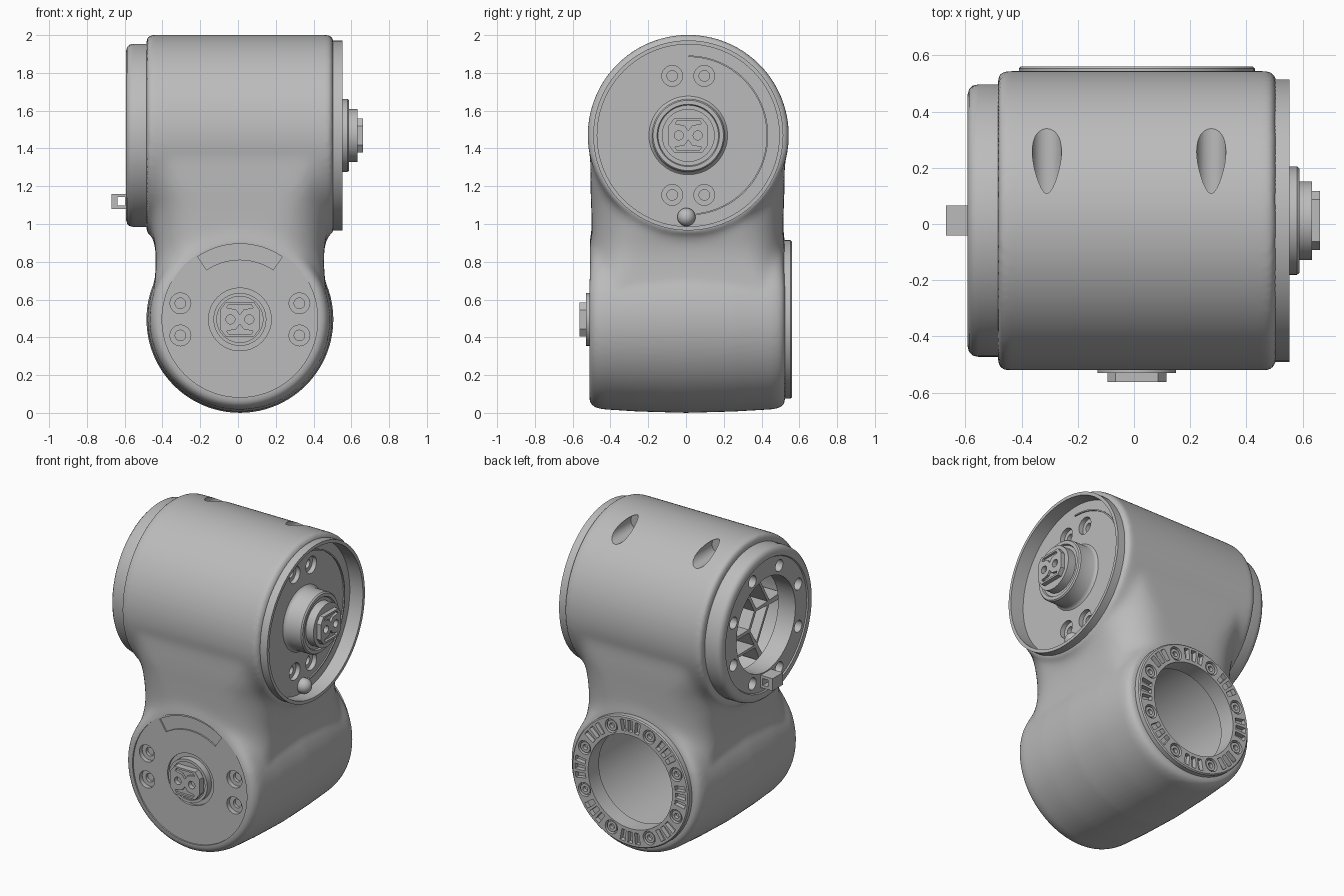
import bpy, bmesh
from math import sin, cos, pi, radians
from mathutils import Matrix

if "Cube" in bpy.data.objects:
    bpy.data.objects.remove(bpy.data.objects["Cube"])

grey = bpy.data.materials.new("machined grey")
grey.use_nodes = True
grey.diffuse_color = (0.5, 0.5, 0.5, 1)
grey.node_tree.nodes["Principled BSDF"].inputs["Base Color"].default_value = (0.5, 0.5, 0.5, 1)


# Local frames: u to the right, v up, w outward from the face
def frame(u, w, origin):
    return Matrix.Translation(origin) @ Matrix((u, (0, 0, 1), w)).transposed().to_4x4()


UPPER, LOWER = (0, 0.012, 1.469), (0.01, 0, 0.495)
RIGHT = frame((0, 1, 0), (1, 0, 0), UPPER)
LEFT = frame((0, -1, 0), (-1, 0, 0), UPPER)
FRONT = frame((1, 0, 0), (0, -1, 0), LOWER)
BACK = frame((-1, 0, 0), (0, 1, 0), LOWER)


def finish(name, bm, matrix):
    bmesh.ops.remove_doubles(bm, verts=bm.verts, dist=1e-5)
    bmesh.ops.transform(bm, matrix=matrix, verts=bm.verts)
    bmesh.ops.recalc_face_normals(bm, faces=bm.faces)
    mesh = bpy.data.meshes.new(name)
    bm.to_mesh(mesh)
    bm.free()
    mesh.materials.append(grey)
    ob = bpy.data.objects.new(name, mesh)
    bpy.context.collection.objects.link(ob)
    return ob


def skin(bm, rings, cyclic=False):
    n = len(rings[0])
    for a, b in zip(rings, rings[1:] + (rings[:1] if cyclic else [])):
        for i in range(n):
            j = (i + 1) % n
            bm.faces.new((a[i], a[j], b[j], b[i]))


def lathe(name, face, profile, seg=96):
    """Turn (radius, height) points; a profile off the axis closes as a ring."""
    bm = bmesh.new()
    solid = profile[0][0] == 0
    rings = [[bm.verts.new((r * cos(2 * pi * i / seg), r * sin(2 * pi * i / seg), w))
              for i in range(seg)] for r, w in (profile[1:-1] if solid else profile)]
    if solid:
        bm.faces.new(rings[0])
        bm.faces.new(rings[-1])
    skin(bm, rings, not solid)
    return finish(name, bm, face)


def prisms(name, face, polys, w0, w1):
    bm = bmesh.new()
    for poly in polys:
        low, high = [[bm.verts.new((u, v, w)) for u, v in poly] for w in (w0, w1)]
        bm.faces.new(low)
        bm.faces.new(high)
        skin(bm, [low, high])
    return finish(name, bm, face)


def disc(r, u=0, v=0, n=24):
    return [(u + r * cos(2 * pi * i / n), v + r * sin(2 * pi * i / n)) for i in range(n)]


def sector(r0, r1, a0, a1, n=16):
    angles = [radians(a0 + (a1 - a0) * i / n) for i in range(n + 1)]
    return ([(r1 * cos(a), r1 * sin(a)) for a in angles]
            + [(r0 * cos(a), r0 * sin(a)) for a in reversed(angles)])


def rect(u, v, du, dv):
    return [(u - du, v - dv), (u + du, v - dv), (u + du, v + dv), (u - du, v + dv)]


def around(r, dist, start=22.5, count=8):
    return [disc(r, dist * cos(radians(start + k * 360 / count)),
                 dist * sin(radians(start + k * 360 / count))) for k in range(count)]


def modify(ob, kind, **settings):
    mod = ob.modifiers.new(kind, kind)
    for key, value in settings.items():
        setattr(mod, key, value)
    bpy.context.view_layer.objects.active = ob
    bpy.ops.object.modifier_apply(modifier=mod.name)


def boolean(ob, other, operation='DIFFERENCE'):
    modify(ob, 'BOOLEAN', object=other, operation=operation, solver='EXACT')
    bpy.data.objects.remove(other)


def cut(ob, face, polys, w0, w1):
    boolean(ob, prisms("cutter", face, polys, w0, w1))


# Main housing: two crossed barrels and a neck
housing = lathe("housing", RIGHT, [(0, -.484), (.507, -.484), (.524, -.476), (.532, -.459),
                                   (.532, .478), (.524, .496), (.507, .504), (0, .504)], 128)
barrel = lathe("lower_barrel", FRONT, [
    (0, -.524), (.435, -.524), (.456, -.514), (.468, -.494), (.476, -.46), (.488, -.25), (.495, 0),
    (.488, .25), (.476, .44), (.468, .475), (.454, .499), (.43, .512), (0, .512)], 128)

bm = bmesh.new()
rings = []
for z, hx, hy, rc in ((.45, .44, .46, .05), (.6, .458, .48, .09), (.7, .45, .492, .15),
                      (.8, .444, .499, .21), (.87, .446, .503, .24), (.93, .458, .505, .26),
                      (1.0, .469, .507, .27), (1.1, .476, .51, .25), (1.2, .477, .514, .19),
                      (1.35, .46, .514, .09)):
    ring = []
    for k, (sx, sy) in enumerate(((1, 1), (-1, 1), (-1, -1), (1, -1))):
        for i in range(9):
            a = (k + i / 8) * pi / 2
            ring.append(bm.verts.new((.01 + sx * (hx - rc) + rc * cos(a),
                                      .008 + sy * (hy - rc) + rc * sin(a), z)))
    rings.append(ring)
skin(bm, rings)
bm.faces.new(rings[0])
bm.faces.new(rings[-1])
neck = finish("neck", bm, Matrix())
boolean(housing, barrel, 'UNION')
boolean(housing, neck, 'UNION')

# Melt the three together, with a wide fillet only around the neck
modify(housing, 'REMESH', mode='VOXEL', voxel_size=.014)
blend = housing.vertex_groups.new(name="neck_blend")
for v in housing.data.vertices:
    height = max(0, min(1, (v.co.z - .65) / .15, (1.4 - v.co.z) / .15))
    inside = max(0, min(1, (.49 - abs(v.co.x - .01)) / .05))
    blend.add([v.index], height * (inside if v.co.z > .93 else 1), 'REPLACE')
modify(housing, 'SMOOTH', factor=.5, iterations=5)
modify(housing, 'SMOOTH', factor=.5, iterations=60, vertex_group="neck_blend")

# Hollow lower barrel, right recess and left gear chamber
boolean(housing, lathe("cutter", BACK, [(0, -.44), (.43, -.44), (.43, .47), (.33, .47), (.33, .6), (0, .6)]))
cut(housing, RIGHT, [disc(.482, n=96)], .46, .7)
cut(housing, LEFT, [disc(.4, n=64)], .25, .6)
cut(housing, FRONT, [disc(.412, n=96)], .502, .7)
cut(housing, FRONT, [disc(.166, n=64)], .487, .7)

# Counterbored screw holes on both hub faces
spots = [(s * .315, t * .085) for s in (1, -1) for t in (1, -1)]
for face, top, depth, turned in ((FRONT, .502, .05, False), (RIGHT, .46, .1, True)):
    pts = [(b, a) if turned else (a, b) for a, b in spots]
    cut(housing, face, [disc(.055, u, v) for u, v in pts], top - .03, .6)
    cut(housing, face, [disc(.028, u, v) for u, v in pts], top - depth, .6)
cut(housing, FRONT, [sector(.316, .4, 56, 124)], .492, .6)

# Two level drill pockets in the top of the upper barrel
cut(housing, BACK, [disc(.052, .01 - x, 1.445, 32) for x in (-.31, .275)], .1, .7)

# Rim around the right recess
rim = lathe("right_rim", RIGHT, [(.482, .47), (.482, .554), (.503, .554), (.503, .47)])

# Left flange with bolt ring and open centre
flange = lathe("left_flange", LEFT, [(.303, .46), (.303, .584), (.42, .584), (.425, .592), (.448, .592),
                                     (.467, .587), (.48, .574), (.485, .553), (.485, .46)])
cut(flange, LEFT, around(.038, .36), .5, .7)

# Gear chamber web behind the flange
polys = [sector(.115, .14, k * 60, k * 60 + 60, 1) for k in range(6)]
polys += [sector(.14, .39, k * 60 - 3, k * 60 + 3, 2) for k in range(6)]
polys += [sector(.25, .27, k * 60 + 3, k * 60 + 57, 1) for k in range(6)]
chamber_web = prisms("chamber_web", LEFT, polys, .24, .42)

# Locking tab with a window
tab = prisms("locking_tab", LEFT, [rect(0, -.349, .053, .04)], .56, .669)
cut(tab, FRONT, [rect(-.628, .625, .02, .022)], -.3, .3)

# Rear mounting ring with bolts and slots
mount = lathe("rear_mount_ring", BACK, [(.303, .45), (.303, .56), (.413, .56), (.42, .553), (.42, .45)])
cut(mount, BACK, around(.044, .356), .53, .6)
cut(mount, BACK, [sector(.325, .398, k * 45 + d - 2.6, k * 45 + d + 2.6, 2)
                  for k in range(8) for d in (-8, 0, 8)], .53, .6)
bolts = prisms("mount_bolts", BACK, around(.034, .356), .5, .553)
cut(bolts, BACK, around(.017, .356), .53, .6)


# Stepped hubs ending in a two-pin plug
def hub(prefix, face, profile, top):
    base = lathe(prefix + "_hub", face, profile, 64)
    plug = prisms(prefix + "_plug", face, [[
        (.105, .05), (.075, .09), (-.075, .09), (-.105, .05),
        (-.105, -.05), (-.075, -.09), (.075, -.09), (.105, -.05)]], top - .06, top)
    cut(plug, face, [disc(.024, s * .05) for s in (1, -1)], top - .03, top + .1)
    cut(plug, face, [[(-.06, s * .078), (.06, s * .078), (.07, s * .062), (.02, s * .052),
                      (0, s * .025), (-.02, s * .052), (-.07, s * .062)] for s in (1, -1)],
        top - .015, top + .1)
    return [base, plug]


hubs = hub("right", RIGHT, [(0, .44), (.208, .44), (.208, .46), (.199, .467), (.193, .48),
                            (.193, .58), (.186, .588), (.165, .588), (.16, .578), (.14, .578),
                            (.14, .633), (0, .633)], .662)
hubs += hub("front", FRONT, [(0, .47), (.14, .47), (.14, .53), (.122, .53), (.122, .52), (0, .52)], .563)

# Stop pin and travel line on the right face
stop_pin = lathe("stop_pin", RIGHT @ Matrix.Translation((-.01, -.432, 0)),
                 [(0, .44), (.048, .44), (.048, .475)]
                 + [(.048 * cos(a * pi / 16), .475 + .048 * sin(a * pi / 16)) for a in range(1, 8)]
                 + [(0, .523)], 32)
travel_line = prisms("travel_line", RIGHT, [sector(.415, .423, -84, 90, 48)], .455, .468)

# Smooth shading with crisp edges
for ob in [housing, rim, flange, chamber_web, tab, mount, bolts, stop_pin, travel_line] + hubs:
    bpy.ops.object.select_all(action='DESELECT')
    ob.select_set(True)
    bpy.context.view_layer.objects.active = ob
    bpy.ops.object.shade_smooth_by_angle(angle=radians(32))
